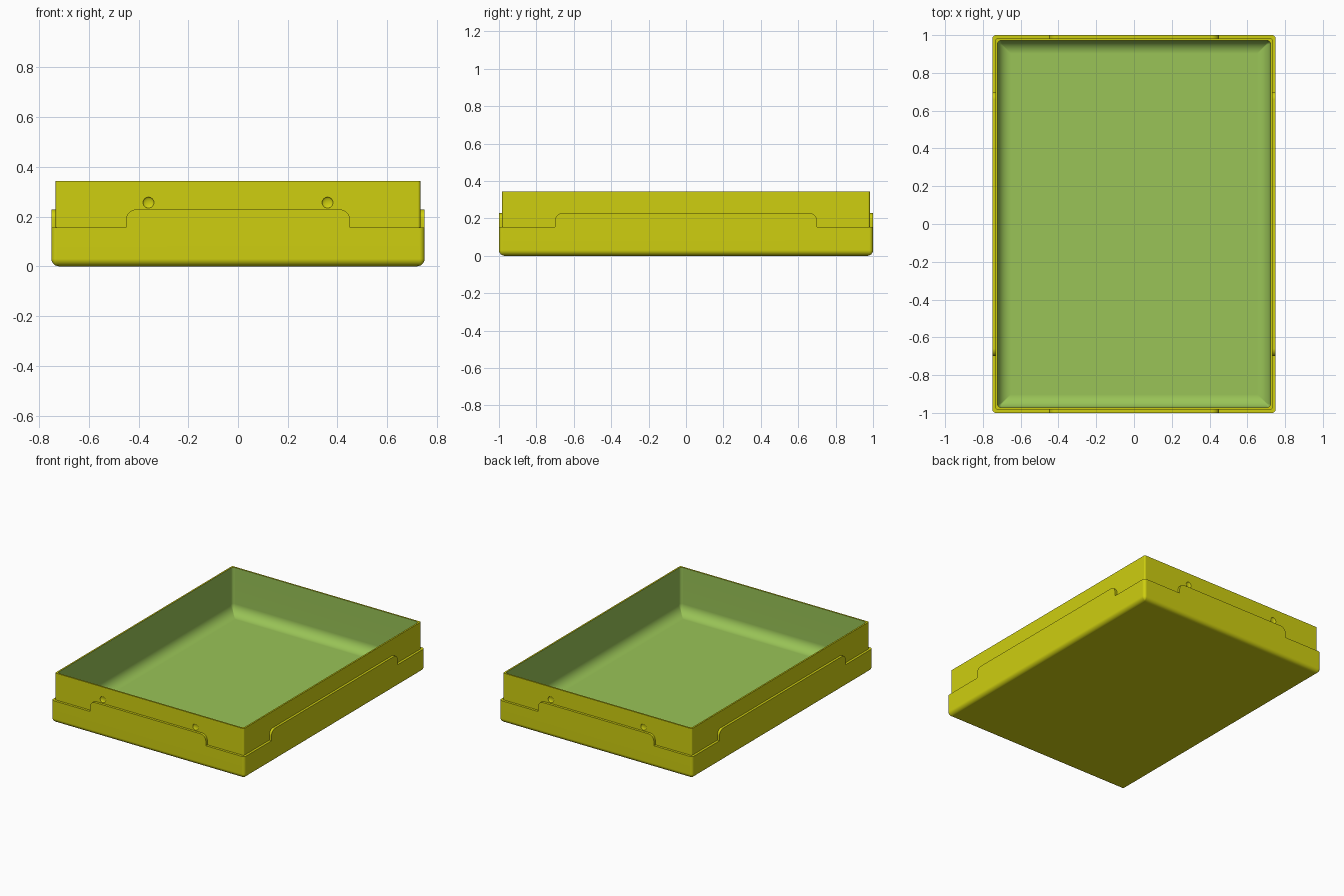
import bpy, bmesh, math
from mathutils import Matrix, Vector

cube = bpy.data.objects.get("Cube")
if cube:
    bpy.data.objects.remove(cube, do_unlink=True)

HX, HY, TOP = 0.75, 1.0, 0.343      # half width, half length, height
STEP, TAB_TOP, LEDGE = 0.155, 0.228, 0.017
WALL, FLOOR = 0.028, 0.02           # inset of the cavity wall, floor height


def material(name, rgb):
    m = bpy.data.materials.new(name)
    m.use_nodes = True
    m.diffuse_color = (*rgb, 1)
    m.node_tree.nodes["Principled BSDF"].inputs["Base Color"].default_value = (*rgb, 1)
    return m


yellow = material("olive yellow", (0.62, 0.62, 0.005))
green = material("leaf green", (0.32, 0.55, 0.095))


def finish(bm, name, mats):
    bmesh.ops.recalc_face_normals(bm, faces=bm.faces)
    mesh = bpy.data.meshes.new(name)
    bm.to_mesh(mesh)
    bm.free()
    for m in mats:
        mesh.materials.append(m)
    ob = bpy.data.objects.new(name, mesh)
    bpy.context.collection.objects.link(ob)
    return ob


def activate(ob):
    bpy.ops.object.select_all(action='DESELECT')
    ob.select_set(True)
    bpy.context.view_layer.objects.active = ob


def smooth(ob):
    activate(ob)
    bpy.ops.object.shade_smooth_by_angle(angle=math.radians(32))
    mod = ob.modifiers.new("Even shading", 'WEIGHTED_NORMAL')
    mod.keep_sharp = True


def ring(bm, inset, z, radius, seg=6):
    """Rounded rectangle of vertices, inset from the outer footprint."""
    verts = []
    cx, cy = HX - inset - radius, HY - inset - radius
    for q, (sx, sy) in enumerate([(1, 1), (-1, 1), (-1, -1), (1, -1)]):
        for i in range(seg + 1):
            a = (q + i / seg) * math.pi / 2
            verts.append(bm.verts.new((sx * cx + radius * math.cos(a),
                                       sy * cy + radius * math.sin(a), z)))
    return verts


def fillet(inset, z, r, corner, steps):
    """Quarter-round rows from a floor up to a wall."""
    rows = []
    for i in range(steps + 1):
        a = i / steps * math.pi / 2
        d = r * (1 - math.sin(a))
        rows.append((inset + d, z + r * (1 - math.cos(a)), max(corner - d, 0.004)))
    return rows


# Tray body: one continuous section from the underside, over the rim, to the floor
outer = fillet(0, 0, 0.03, 0.02, 6)
outer += [(0, STEP, 0.02), (LEDGE, STEP, 0.01), (LEDGE, TOP, 0.01)]
inner = [(WALL, TOP, 0.02)] + fillet(WALL, FLOOR, 0.07, 0.02, 8)[::-1]
bm = bmesh.new()
rings = [ring(bm, *row) for row in outer + inner]
bm.faces.new(rings[0])
for k in range(len(rings) - 1):
    a, b = rings[k], rings[k + 1]
    for i in range(len(a)):
        j = (i + 1) % len(a)
        f = bm.faces.new((a[i], a[j], b[j], b[i]))
        f.material_index = int(k >= len(outer))
bm.faces.new(rings[-1]).material_index = 1
tray = finish(bm, "tray_body", [yellow, green])

# Shallow round dimples on both short ends
bm = bmesh.new()
for sx in (-1, 1):
    for sy in (-1, 1):
        place = Matrix.Translation((sx * 0.36, sy * (HY - LEDGE), 0.256))
        bmesh.ops.create_uvsphere(bm, u_segments=24, v_segments=12, radius=0.022,
                                  matrix=place @ Matrix.Diagonal((1, 0.4, 1, 1)))
cutter = finish(bm, "dimple_cutter", [yellow])
cutter.hide_render = True
activate(tray)
mod = tray.modifiers.new("Dimples", 'BOOLEAN')
mod.operation, mod.solver, mod.object = 'DIFFERENCE', 'EXACT', cutter
bpy.ops.object.modifier_apply(modifier=mod.name)
bpy.data.objects.remove(cutter, do_unlink=True)
smooth(tray)


# Raised lip on each side, with rounded upper corners
def lip(name, half, reach, turn, r=0.04):
    bm = bmesh.new()
    pts = [(half, STEP)]
    arc = [(half - r + r * math.cos(a), TAB_TOP - r + r * math.sin(a))
           for a in (i / 8 * math.pi / 2 for i in range(9))]
    pts += arc + [(-x, z) for x, z in reversed(arc)] + [(-half, STEP)]
    face = bm.faces.new([bm.verts.new((x, -reach, z)) for x, z in pts])
    ext = bmesh.ops.extrude_face_region(bm, geom=[face])["geom"]
    bmesh.ops.translate(bm, vec=Vector((0, LEDGE, 0)),
                        verts=[v for v in ext if isinstance(v, bmesh.types.BMVert)])
    bmesh.ops.rotate(bm, verts=bm.verts, matrix=Matrix.Rotation(turn, 3, 'Z'))
    smooth(finish(bm, name, [yellow]))


lip("front_lip", 0.45, HY, 0)
lip("back_lip", 0.45, HY, math.pi)
lip("left_lip", 0.7, HX, math.pi / 2)
lip("right_lip", 0.7, HX, -math.pi / 2)
